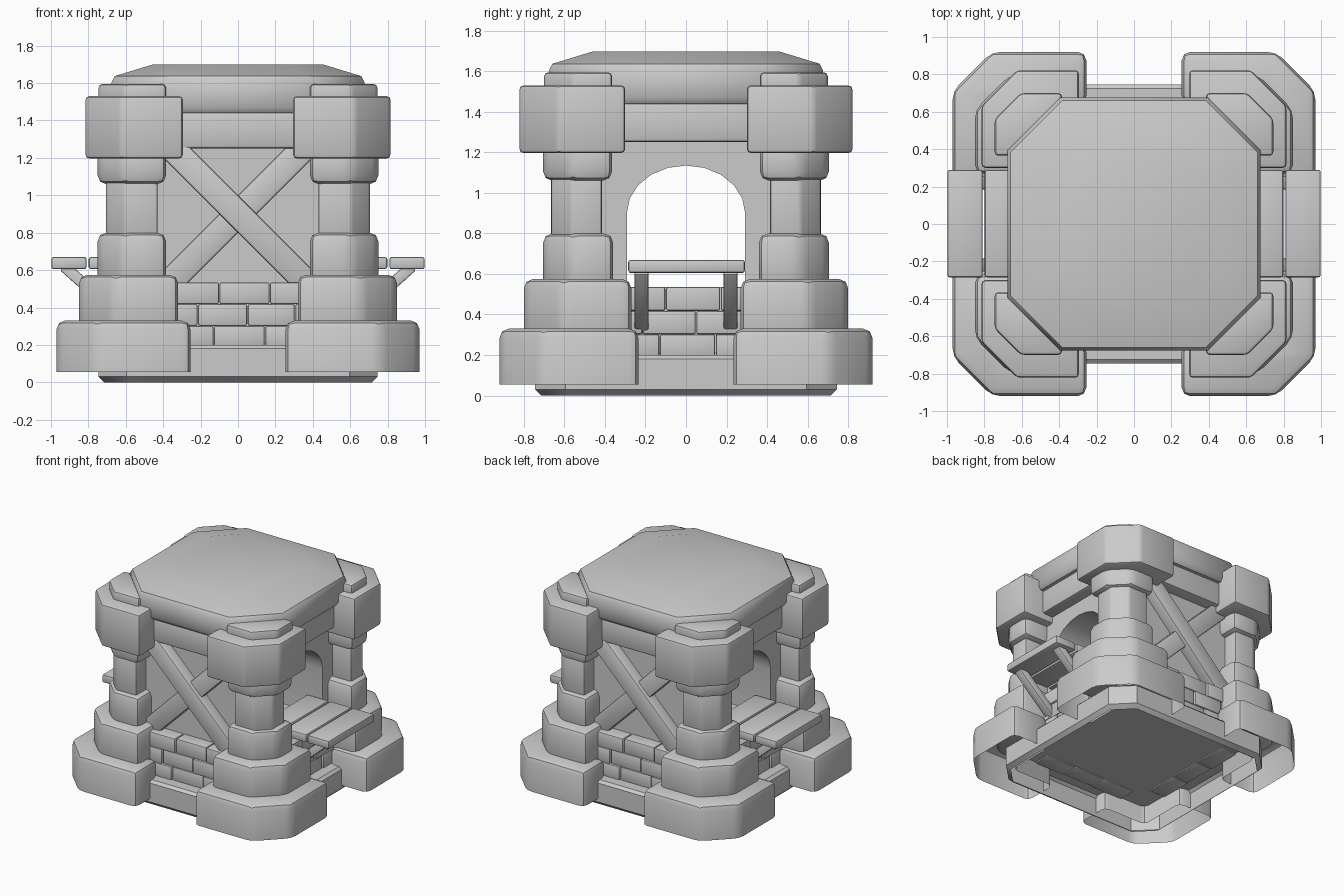
import bpy, bmesh, math
from mathutils import Matrix, Vector

cube = bpy.data.objects.get("Cube")
if cube:
    bpy.data.objects.remove(cube)

stone = bpy.data.materials.new("grey_stone")
stone.use_nodes = True
GREY = (0.6, 0.6, 0.6, 1)
stone.diffuse_color = GREY
stone.node_tree.nodes["Principled BSDF"].inputs["Base Color"].default_value = GREY


def finish(name, bm, bevel=0.0, mirror=(False, False), matrix=None):
    """Round the edges, smooth the shading and link the part."""
    bmesh.ops.recalc_face_normals(bm, faces=bm.faces)
    if bevel:
        edges = [e for e in bm.edges if not e.is_boundary]
        bmesh.ops.bevel(bm, geom=edges, offset=bevel, segments=2,
                        profile=0.5, affect='EDGES', clamp_overlap=True)
    if matrix:
        bm.transform(matrix)
    mesh = bpy.data.meshes.new(name)
    bm.to_mesh(mesh)
    bm.free()
    mesh.materials.append(stone)
    mesh.polygons.foreach_set("use_smooth", [True] * len(mesh.polygons))
    mesh.set_sharp_from_angle(angle=math.radians(42))
    obj = bpy.data.objects.new(name, mesh)
    bpy.context.collection.objects.link(obj)
    if any(mirror):
        mod = obj.modifiers.new("mirror", 'MIRROR')
        mod.use_axis = (mirror[0], mirror[1], False)
        mod.use_mirror_merge = False
    return obj


def loft(name, rings, bevel=0.0, open_bottom=False, **kw):
    """Skin a stack of matching outlines, given as (points, height)."""
    bm = bmesh.new()
    loops = [[bm.verts.new((x, y, z)) for x, y in pts] for pts, z in rings]
    n = len(loops[0])
    for low, high in zip(loops, loops[1:]):
        for i in range(n):
            j = (i + 1) % n
            bm.faces.new((low[i], low[j], high[j], high[i]))
    bm.faces.new(loops[-1])
    if not open_bottom:
        bm.faces.new(loops[0][::-1])
    return finish(name, bm, bevel, **kw)


def prism(name, pts, z0, z1, bevel=0.0, **kw):
    return loft(name, [(pts, z0), (pts, z1)], bevel, **kw)


def box(name, x, y, z, bevel=0.0, **kw):
    pts = [(x[0], y[0]), (x[1], y[0]), (x[1], y[1]), (x[0], y[1])]
    return prism(name, pts, z[0], z[1], bevel, **kw)


def cut_corner(x, y, c):
    """Rectangle whose outer corner is chamfered."""
    return [(x[0], y[0]), (x[1], y[0]), (x[1], y[1] - c),
            (x[1] - c, y[1]), (x[0], y[1])]


def octagon(r, c):
    return [(r, c - r), (r, r - c), (r - c, r), (c - r, r),
            (-r, r - c), (-r, c - r), (c - r, -r), (r - c, -r)]


# Plinth, hollow underneath
loft("plinth", [(octagon(0.715, 0.14), 0.0), (octagon(0.745, 0.15), 0.03),
                (octagon(0.745, 0.15), 0.18), (octagon(0.725, 0.14), 0.2)],
     open_bottom=True)

# Corner footings, wrapped around the plinth
footing = [(0.255, 0.64), (0.255, 0.92), (0.76, 0.92), (0.97, 0.71),
           (0.97, 0.235), (0.64, 0.235), (0.64, 0.64)]
prism("corner_footing", footing, 0.055, 0.33, 0.045,
      open_bottom=True, mirror=(True, True))

# Stacked corner columns
tiers = [
    ("column_base", (0.32, 0.85), (0.27, 0.80), 0.19, 0.25, 0.575, 0.045),
    ("column_foot", (0.385, 0.75), (0.36, 0.705), 0.14, 0.52, 0.80, 0.045),
    ("column_shaft", (0.43, 0.705), (0.415, 0.665), 0.10, 0.74, 1.12, 0.015),
    ("column_collar", (0.385, 0.75), (0.365, 0.705), 0.14, 1.06, 1.25, 0.045),
    ("column_capital", (0.295, 0.815), (0.30, 0.822), 0.19, 1.197, 1.53, 0.02),
    ("column_cap", (0.385, 0.745), (0.365, 0.70), 0.14, 1.48, 1.595, 0.02),
]
for name, x, y, c, z0, z1, b in tiers:
    prism(name, cut_corner(x, y, c), z0, z1, b, mirror=(True, True))

# Walls: a base block and an upper part with an arched passage along x
WALL = 0.54
box("wall_base", (-WALL, WALL), (-WALL, WALL), (0.21, 0.535))
arch = [(0.292 * math.cos(math.pi * i / 10), 0.9 + 0.235 * math.sin(math.pi * i / 10))
        for i in range(11)]
profile = [(-WALL, 0.53), (-WALL, 1.46), (WALL, 1.46), (WALL, 0.53),
           (0.292, 0.53)] + arch + [(-0.292, 0.53)]
to_yz = Matrix(((0, 0, 1, 0), (1, 0, 0, 0), (0, 1, 0, 0), (0, 0, 0, 1)))
prism("arched_walls", profile, -WALL, WALL, matrix=to_yz)

# Brick courses and top beams on all four sides
courses = [(0.19, 0.302, (-0.42, -0.13, 0.145, 0.42)),
           (0.302, 0.418, (-0.46, -0.215, 0.05, 0.305, 0.46)),
           (0.418, 0.535, (-0.42, -0.10, 0.17, 0.42))]
for side in range(4):
    turn = Matrix.Rotation(side * math.pi / 2, 4, 'Z')
    for z0, z1, seams in courses:
        for i, (a, b) in enumerate(zip(seams, seams[1:])):
            out = 0.65 - 0.008 * (i % 2)
            box("brick", (a + 0.002, b - 0.002), (-out, -0.5), (z0, z1), 0.01,
                matrix=turn)
    box("top_beam", (-0.5, 0.5), (-0.635, -0.45), (1.25, 1.445), 0.02, matrix=turn)

# Crossed braces on front and back
for turn in (0, math.pi):
    for name, angle, depth in (("front_brace", 45, 0.63), ("rear_brace", -45, 0.60)):
        m = (Matrix.Rotation(turn, 4, 'Z') @ Matrix.Translation((0, 0, 0.9))
             @ Matrix.Rotation(math.radians(angle), 4, 'Y'))
        box(name, (-0.54, 0.54), (-depth, -0.5), (-0.07, 0.07), 0.012, matrix=m)

# Counter planks and slanted struts on both sides
for i in range(3):
    x = 0.81 - 0.2 * i
    box("counter_plank", (x, x + 0.188), (-0.285, 0.29), (0.605, 0.67), 0.012,
        mirror=(True, False))
start, end = Vector((0.6, 0, 0.325)), Vector((0.93, 0, 0.62))
run = end - start
lean = Matrix.Translation(start) @ run.to_track_quat('X', 'Z').to_matrix().to_4x4()
box("counter_strut", (0, run.length), (0.185, 0.255), (-0.03, 0.03), 0.008,
    matrix=lean, mirror=(True, True))

# Pillow-like roof slab
loft("roof", [(octagon(0.655, 0.27), 1.44), (octagon(0.675, 0.28), 1.47),
              (octagon(0.675, 0.28), 1.605), (octagon(0.66, 0.275), 1.637),
              (octagon(0.46, 0.19), 1.698)])
